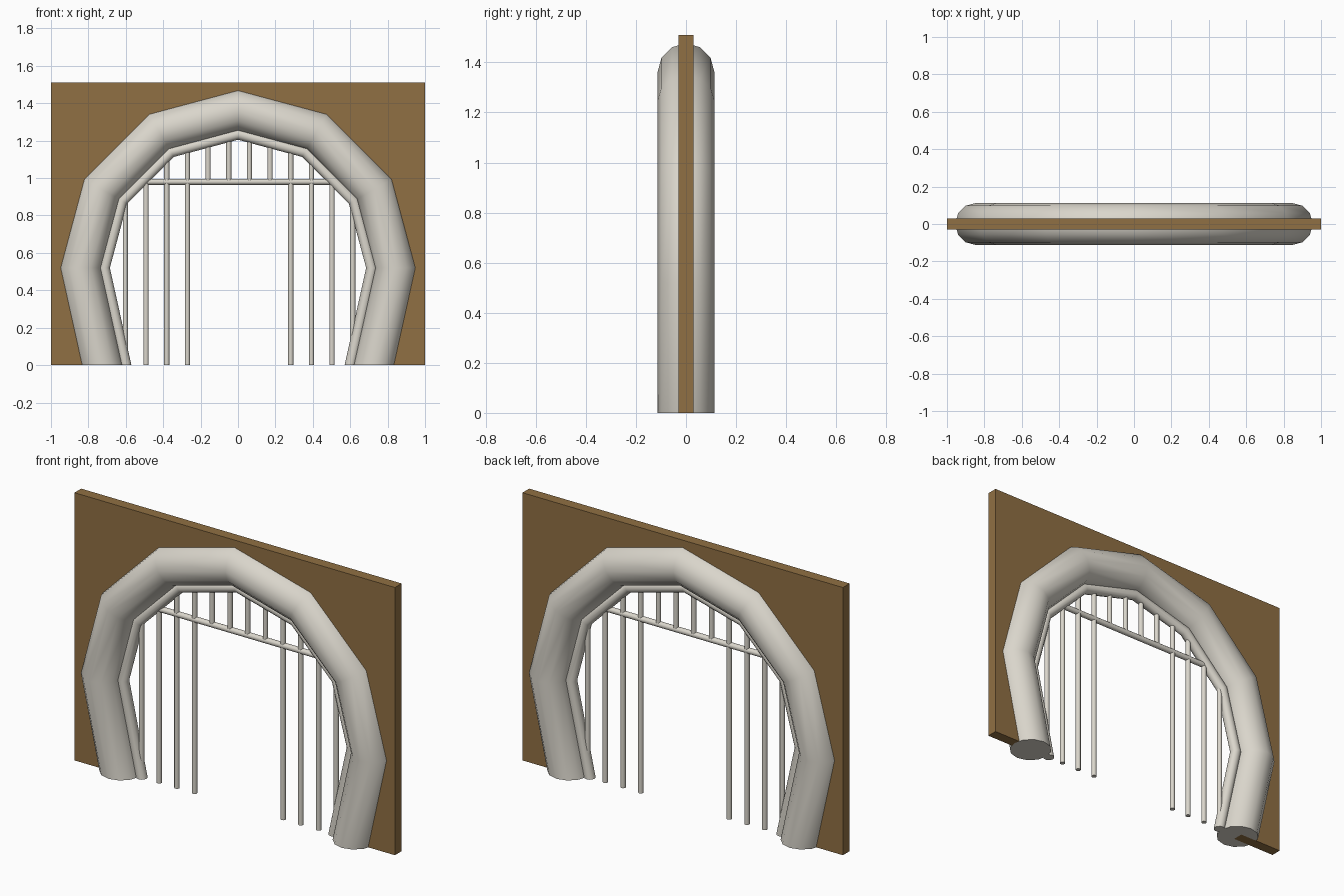
import bpy, bmesh, math

if "Cube" in bpy.data.objects:
    bpy.data.objects.remove(bpy.data.objects["Cube"])

CZ = 0.52        # height of the arch centre
LEAN = 0.115     # how far the feet lean inward


def material(name, rgb):
    m = bpy.data.materials.new(name)
    m.diffuse_color = (*rgb, 1)
    m.use_nodes = True
    m.node_tree.nodes["Principled BSDF"].inputs["Base Color"].default_value = m.diffuse_color
    return m


STONE = material("pale grey", (0.70, 0.67, 0.60))
WOOD = material("brown", (0.28, 0.16, 0.056))


def finish(name, bm, mat, smooth=True):
    bmesh.ops.recalc_face_normals(bm, faces=bm.faces)
    me = bpy.data.meshes.new(name)
    bm.to_mesh(me)
    bm.free()
    me.materials.append(mat)
    ob = bpy.data.objects.new(name, me)
    bpy.context.collection.objects.link(ob)
    if smooth:
        bpy.ops.object.select_all(action='DESELECT')
        bpy.context.view_layer.objects.active = ob
        ob.select_set(True)
        bpy.ops.object.shade_smooth_by_angle(angle=math.radians(35))
    return ob


def arch_path(r):
    """Points of a 12-sided half circle with leaning legs, with outward directions."""
    path = [(r - LEAN, 0, 1, 0)]
    for i in range(7):
        c, s = math.cos(i * math.pi / 6), math.sin(i * math.pi / 6)
        path.append((r * c, CZ + r * s, c, s))
    path.append((LEAN - r, 0, -1, 0))
    return path


def loft(bm, rings):
    vs = [[bm.verts.new(p) for p in ring] for ring in rings]
    n = len(vs[0])
    for a, b in zip(vs, vs[1:]):
        for i in range(n):
            bm.faces.new((a[i], a[(i + 1) % n], b[(i + 1) % n], b[i]))
    bm.faces.new(vs[0])
    bm.faces.new(vs[-1])


def arch_tube(name, r, rad, sides=12):
    rings = []
    for x, z, dx, dz in arch_path(r):
        ring = []
        for k in range(sides):
            t = 2 * math.pi * k / sides
            o = rad * math.cos(t)
            ring.append((x + dx * o, rad * math.sin(t), z + dz * o))
        rings.append(ring)
    bm = bmesh.new()
    loft(bm, rings)
    return finish(name, bm, STONE)


def rod(name, a, b, rad, sides=12):
    """Round bar in the y = 0 plane, vertical or horizontal."""
    vertical = a[0] == b[0]
    rings = []
    for x, z in (a, b):
        ring = []
        for k in range(sides):
            t = 2 * math.pi * k / sides
            c, s = rad * math.cos(t), rad * math.sin(t)
            ring.append((x + c, s, z) if vertical else (x, s, z + c))
        rings.append(ring)
    bm = bmesh.new()
    loft(bm, rings)
    return finish(name, bm, STONE)


def arch_height(x, r):
    """Height of the polygonal arch above x."""
    pts = arch_path(r)[1:8]
    for p, q in zip(pts, pts[1:]):
        if q[0] <= x <= p[0]:
            f = (p[0] - x) / (p[0] - q[0])
            return p[1] + f * (q[1] - p[1])


# wall panel with the arch opening
bm = bmesh.new()
outer = [(1, 0), (1, CZ), (1, 1), (1, 1.51), (0.5, 1.51), (0, 1.51)]
inner = [(p[0], p[1]) for p in arch_path(0.845)]
outline = [(1, 0), (1, CZ), (1, 1), (1, 1.51), (0, 1.51),
           (-1, 1.51), (-1, 1), (-1, CZ), (-1, 0)]
loops = [[(x, y, z) for x, z in pts] for y in (-0.03, 0.03) for pts in (outline, inner)]
fo, fi, bo, bi = [[bm.verts.new(p) for p in lp] for lp in loops]
for i in range(8):
    for a, b in ((fo, fi), (bo, bi), (fo, bo), (fi, bi)):
        bm.faces.new((a[i], a[i + 1], b[i + 1], b[i]))
for i in (0, 8):
    bm.faces.new((fo[i], fi[i], bi[i], bo[i]))
finish("wall_panel", bm, WOOD, smooth=False)

# thick surround and thin inner frame
arch_tube("arch_surround", 0.843, 0.113)
arch_tube("inner_frame", 0.715, 0.03)

# cross rail and vertical bars; the middle four stop at the rail
rod("cross_rail", (-0.52, 0.98), (0.52, 0.98), 0.016)
for i in range(12):
    x = -0.602 + i * 0.1105
    bottom = 0.98 if 4 <= i <= 7 else 0
    rod(f"gate_bar_{i + 1}", (x, bottom), (x, arch_height(x, 0.712)), 0.014)
